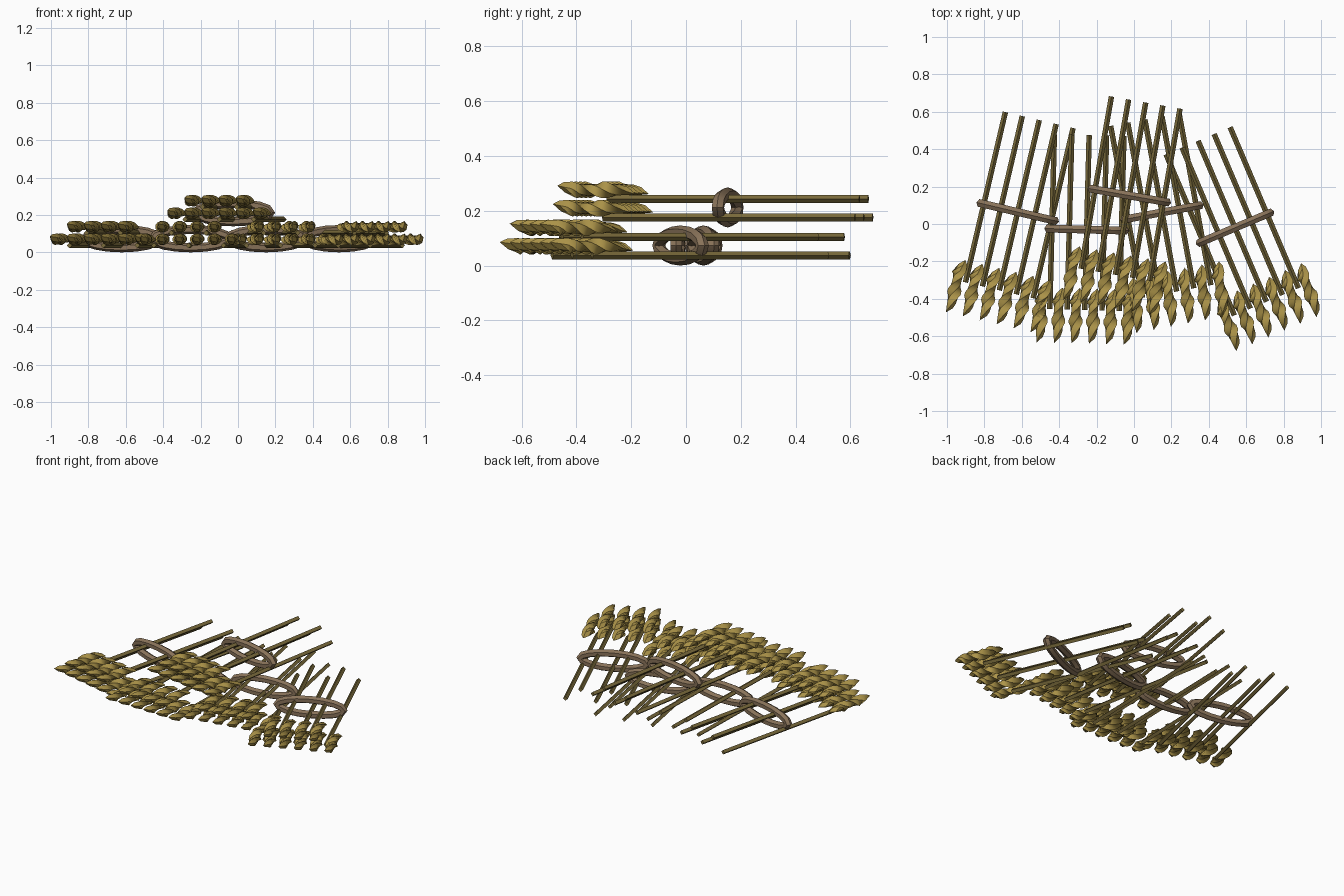
import bpy, bmesh, math
from mathutils import Matrix, Vector

if "Cube" in bpy.data.objects:
    bpy.data.objects.remove(bpy.data.objects["Cube"])


def material(name, rgb):
    m = bpy.data.materials.new(name)
    m.diffuse_color = (*rgb, 1)
    m.use_nodes = True
    m.node_tree.nodes["Principled BSDF"].inputs["Base Color"].default_value = m.diffuse_color
    return m


GOLD = material("golden_grain", (0.42, 0.30, 0.068))
STRAW = material("olive_straw", (0.20, 0.15, 0.045))
TWINE = material("brown_twine", (0.25, 0.17, 0.10))

SPACING = 0.093     # distance between neighbouring stalks
LAYER = 0.067       # height between stalk layers


def skin(bm, rings, closed=False):
    """Join a series of point rings into a solid."""
    vs = [[bm.verts.new(p) for p in r] for r in rings]
    n = len(vs[0])
    for i in range(len(vs) if closed else len(vs) - 1):
        a, b = vs[i], vs[(i + 1) % len(vs)]
        for j in range(n):
            k = (j + 1) % n
            bm.faces.new((a[j], a[k], b[k], b[j]))
    if not closed:
        bm.faces.new(vs[0])
        bm.faces.new(vs[-1])


def finish(bm, name, mat, matrix):
    bmesh.ops.recalc_face_normals(bm, faces=bm.faces)
    me = bpy.data.meshes.new(name)
    bm.to_mesh(me)
    bm.free()
    me.materials.append(mat)
    ob = bpy.data.objects.new(name, me)
    ob.matrix_world = matrix
    bpy.context.collection.objects.link(ob)
    bpy.ops.object.select_all(action='DESELECT')
    ob.select_set(True)
    bpy.context.view_layer.objects.active = ob
    bpy.ops.object.shade_smooth_by_angle(angle=math.radians(40))


def stem(bm, x, z):
    # four-sided straw standing on its edge
    rings = []
    for y in (-0.43, 0.505):
        rings.append([(x + 0.0145 * math.cos(a), y, z + 0.0145 * math.sin(a))
                      for a in (math.tau * i / 4 for i in range(4))])
    skin(bm, rings)


def grain_head(bm, x, z):
    # twisted, flattened diamond bar with slanted, narrowed ends
    steps, rings = 12, []
    for i in range(steps + 1):
        t = i / steps
        ang = math.radians(135) - math.tau * t
        end = min(t, 1 - t)
        size = min(1, 0.7 + 3 * end)
        slant = 0.028 * max(0, 1 - 4 * end)
        ring = []
        for k, r in enumerate((0.038, 0.025, 0.038, 0.025)):
            a = ang + k * math.pi / 2
            px, pz = r * size * math.cos(a), r * size * math.sin(a)
            y = -0.58 + 0.237 * t + slant * (px - pz) / 0.035
            ring.append((x + px, y, z + pz * 0.82))
        rings.append(ring)
    skin(bm, rings)


def twine_ring(bm, z):
    # flattened loop around the bundle
    rings, tube = [], 0.024
    for i in range(16):
        a = math.tau * i / 16
        c = Vector((0.203 * math.cos(a), 0, z + 0.049 * math.sin(a)))
        out = Vector((0.049 * math.cos(a), 0, 0.203 * math.sin(a))).normalized()
        rings.append([c + out * tube * math.cos(b) + Vector((0, tube * math.sin(b), 0))
                      for b in (math.tau * j / 6 for j in range(6))])
    skin(bm, rings, closed=True)


def bundle(name, x, y, degrees, base):
    m = Matrix.Translation((x, y, base)) @ Matrix.Rotation(math.radians(degrees), 4, 'Z')
    stems, heads, tie = bmesh.new(), bmesh.new(), bmesh.new()
    # five staggered straws, each carrying a pair of grain heads
    for i in range(-2, 3):
        layer = i % 2
        z = 0.037 + layer * LAYER
        stem(stems, i * SPACING, z)
        for side in (-0.5, 0.5):
            grain_head(heads, (i + side) * SPACING, z + 0.033)
    twine_ring(tie, 0.073)
    finish(stems, name + "_stems", STRAW, m)
    finish(heads, name + "_grain_heads", GOLD, m)
    finish(tie, name + "_twine", TWINE, m)


# four bundles on the ground and one resting on top
bundle("left_bundle", -0.622, 0.064, -13.2, 0)
bundle("middle_left_bundle", -0.253, -0.03, -1.5, 0)
bundle("middle_right_bundle", 0.15, 0.062, 10.5, 0)
bundle("right_bundle", 0.54, -0.02, 23, 0)
bundle("top_bundle", -0.025, 0.152, -10, 0.139)
